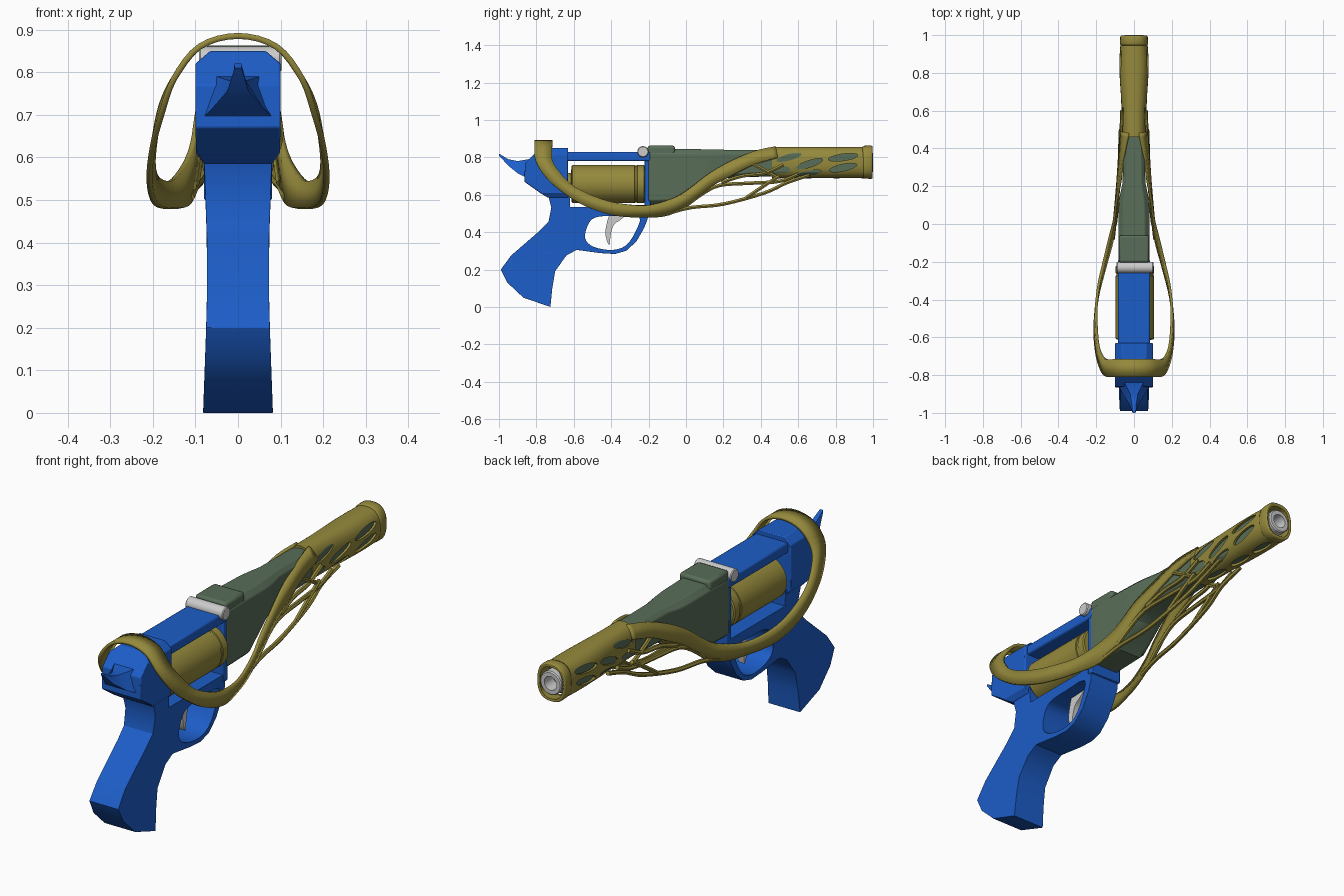
import bpy, bmesh, math
from mathutils import Vector

if "Cube" in bpy.data.objects:
    bpy.data.objects.remove(bpy.data.objects["Cube"])


def material(name, rgb):
    m = bpy.data.materials.new(name)
    m.diffuse_color = (*rgb, 1)
    m.use_nodes = True
    m.node_tree.nodes["Principled BSDF"].inputs["Base Color"].default_value = m.diffuse_color
    return m


BLUE = material("blue", (0.012, 0.11, 0.58))
GOLD = material("gold", (0.30, 0.25, 0.045))
GREEN = material("green", (0.10, 0.155, 0.10))


def apply_modifiers(ob):
    dg = bpy.context.evaluated_depsgraph_get()
    me = bpy.data.meshes.new_from_object(ob.evaluated_get(dg))
    ob.modifiers.clear()
    ob.data = me


def finish(name, bm, mat=None, bevel=0, angle=30):
    bmesh.ops.remove_doubles(bm, verts=bm.verts, dist=1e-5)
    bmesh.ops.recalc_face_normals(bm, faces=bm.faces)
    me = bpy.data.meshes.new(name)
    bm.to_mesh(me)
    bm.free()
    ob = bpy.data.objects.new(name, me)
    bpy.context.collection.objects.link(ob)
    if mat:
        me.materials.append(mat)
    if bevel:
        b = ob.modifiers.new("bevel", 'BEVEL')
        b.width, b.segments = bevel, 2
        b.limit_method, b.angle_limit = 'ANGLE', math.radians(40)
    smooth(ob, angle)
    return ob


def smooth(ob, angle=30):
    bpy.ops.object.select_all(action='DESELECT')
    ob.select_set(True)
    bpy.context.view_layer.objects.active = ob
    bpy.ops.object.shade_smooth_by_angle(angle=math.radians(angle))


def add_loft(bm, rings, caps=True):
    vs = [[bm.verts.new(p) for p in r] for r in rings]
    n = len(vs[0])
    for a, b in zip(vs, vs[1:]):
        for i in range(n):
            bm.faces.new((a[i], a[(i + 1) % n], b[(i + 1) % n], b[i]))
    if caps:
        bm.faces.new(vs[0])
        bm.faces.new(vs[-1])


def loft(name, rings, mat=None, bevel=0, caps=True):
    bm = bmesh.new()
    add_loft(bm, rings, caps)
    return finish(name, bm, mat, bevel)


def ellipse(axis, pos, c, r, tilt=0, n=32, e=2.0):
    """Ring of points in the plane across an axis, superellipse power e."""
    out, t = [], math.radians(tilt)
    for i in range(n):
        a = 2 * math.pi * i / n
        u, v = (math.copysign(abs(f) ** (2 / e), f) * s for f, s in ((math.cos(a), r[0]), (math.sin(a), r[1])))
        u, v = c[0] + u * math.cos(t) - v * math.sin(t), c[1] + u * math.sin(t) + v * math.cos(t)
        out.append({'x': (pos, u, v), 'y': (u, pos, v), 'z': (u, v, pos)}[axis])
    return out


def rect(z, y0, y1, hw):
    return [(-hw, y0, z), (hw, y0, z), (hw, y1, z), (-hw, y1, z)]


def box(name, hw, y0, y1, z0, z1, mat, bevel=0.008):
    return loft(name, [rect(z0, y0, y1, hw), rect(z1, y0, y1, hw)], mat, bevel)


def catmull(pts, steps=5, closed=False):
    p = [Vector(q) for q in pts]
    n, out = len(p), []
    for i in range(n if closed else n - 1):
        a, b, c, d = (p[(i + k) % n] if closed else p[min(max(i + k, 0), n - 1)] for k in (-1, 0, 1, 2))
        for s in range(steps):
            t = s / steps
            out.append(0.5 * (2 * b + (c - a) * t + (2 * a - 5 * b + 4 * c - d) * t**2 + (3 * b - a - 3 * c + d) * t**3))
    return out if closed else out + [p[-1]]


def curve_bmesh(splines, dims, closed, **settings):
    cu = bpy.data.curves.new("tmp", 'CURVE')
    cu.dimensions = dims
    for k, v in settings.items():
        setattr(cu, k, v)
    for pts in splines:
        s = cu.splines.new('POLY')
        s.points.add(len(pts) - 1)
        for q, p in zip(s.points, pts):
            q.co = (*p, 0, 1) if len(p) == 2 else (*p, 1)
        s.use_cyclic_u = closed
    ob = bpy.data.objects.new("tmp", cu)
    bpy.context.collection.objects.link(ob)
    bpy.context.view_layer.update()
    bm = bmesh.new()
    bm.from_mesh(bpy.data.meshes.new_from_object(ob.evaluated_get(bpy.context.evaluated_depsgraph_get())))
    bpy.data.objects.remove(ob)
    return bm


def plate(name, outlines, width, mat=None, bevel=0):
    """Side profile (y, z) extruded in x; width is a function of z."""
    bm = curve_bmesh(outlines, '2D', True, extrude=1.0, fill_mode='BOTH')
    for v in bm.verts:
        u, w, d = v.co
        v.co = (d * width(w), u, w)
    return finish(name, bm, mat, bevel)


# Grip, lower frame and trigger guard
outline = [(-.725, 0), (-.87, .05), (-.955, .13), (-.99, .2), (-.935, .275), (-.785, .405), (-.735, .455),
           (-.72, .53), (-.735, .59), (-.74, .61), (-.62, .61), (-.62, .535), (-.2, .535), (-.205, .47),
           (-.225, .42), (-.265, .35), (-.32, .3), (-.38, .283), (-.46, .288), (-.585, .305), (-.64, .275),
           (-.7, .19), (-.715, .1), (-.72, .05)]
hole = [(-.54, .385), (-.515, .455), (-.47, .482), (-.38, .486), (-.25, .484), (-.272, .4), (-.32, .33),
        (-.39, .305), (-.475, .315), (-.525, .342)]
plate("grip_frame", [outline, catmull(hole, 3, True)],
      lambda z: .073 + .036 * max(0, .25 - z) + .035 * max(0, z - .4), BLUE, .008)

# Trigger
plate("trigger", [catmull([(-.40, .5), (-.32, .5), (-.345, .47), (-.385, .44), (-.402, .39), (-.41, .33),
                           (-.43, .38), (-.425, .44)], 3, True)], lambda z: .016)

# Rear frame block and hammer spur
loft("rear_frame", [rect(z, y, -.63, w) for z, y, w in
     ((.585, -.74, .08), (.61, -.78, .098), (.67, -.865, .1), (.77, -.86, .1), (.82, -.81, .1), (.85, -.78, .065))],
     BLUE, .004)
loft("hammer", [[(-b, y, z0), (b, y, z0), (t, y, z1), (-t, y, z1)] for y, z0, z1, b, t in
     ((-.84, .685, .79, .09, .05), (-.90, .715, .78, .06, .02), (-.95, .755, .79, .025, .012),
      (-1.0, .81, .82, .008, .008))], BLUE)

# Top strap, front plate and hinge pin
box("top_strap", .085, -.64, -.19, .78, .828, BLUE)
box("front_plate", .08, -.222, -.19, .5, .82, BLUE, .004)
loft("hinge_pin", [ellipse('x', x, (-.23, .83), (r, r)) for x, r in
     ((-.092, .026), (-.088, .03), (.098, .03), (.102, .026))])

# Revolving cylinder with front collar
loft("drum", [ellipse('y', y, (.005, .657), (r, r), n=40) for y, r in
     ((-.632, .06), (-.615, .06), (-.612, .096), (-.606, .102), (-.275, .102), (-.273, .098), (-.262, .098),
      (-.26, .102), (-.225, .102), (-.22, .096))], GOLD)

# Barrel housing: chamfered sections along y
def octagon(y, w, zb, zt, c):
    return [(-w, y, zb + c), (-w + c, y, zb), (w - c, y, zb), (w, y, zb + c),
            (w, y, zt - c), (w - c, y, zt), (-w + c, y, zt), (-w, y, zt - c)]

loft("barrel_housing", [octagon(*s) for s in
     ((-.2, .083, .545, .845, .025), (-.03, .083, .55, .845, .025), (.09, .081, .65, .843, .025),
      (.15, .075, .68, .842, .025), (.22, .06, .69, .84, .02), (.5, .056, .70, .84, .02), (.93, .056, .70, .84, .02))],
     GREEN, .004)
box("sight_block", .08, -.205, -.06, .78, .863, GREEN, .012)

# Muzzle ring with bore
loft("muzzle", [ellipse('y', y, (0, .772), (r, r)) for y, r in
     ((.92, .055), (.995, .055), (1.0, .05), (1.0, .032), (.935, .03))])

# Pierced sleeve round the barrel
stations = ((.46, .062), (.53, .063), (.6, .064), (.7, .071), (.8, .077), (.88, .077), (.95, .072), (.995, .069))
sleeve = loft("barrel_sleeve", [ellipse('y', y, (0, .772), (a, .084), n=40, e=2.5) for y, a in stations],
              GOLD, caps=False)
sol = sleeve.modifiers.new("shell", 'SOLIDIFY')
sol.thickness, sol.offset = .011, -1
side_holes = ((.55, .80, .07, .017, 15), (.66, .765, .075, .018, 18), (.66, .715, .065, .013, 10),
              (.84, .80, .08, .018, 8), (.84, .745, .075, .018, 12), (.515, .735, .042, .018, 0))
cut_side, cut_below = bmesh.new(), bmesh.new()
for y, z, ry, rz, t in side_holes:
    add_loft(cut_side, [ellipse('x', x, (y, z), (ry, rz), t, 20) for x in (-.2, .2)])
for y in (.57, .73, .88):
    add_loft(cut_below, [ellipse('z', z, (0, y), (.02, .06), 0, 20) for z in (.6, .72)])
cutters = [finish("side_cutter", cut_side), finish("below_cutter", cut_below)]
for c in cutters:
    c.hide_render = True
    m = sleeve.modifiers.new("holes", 'BOOLEAN')
    m.operation, m.object, m.solver = 'DIFFERENCE', c, 'EXACT'
apply_modifiers(sleeve)
for c in cutters:
    bpy.data.objects.remove(c)
smooth(sleeve)

# Muzzle flange
flange = loft("muzzle_flange", [ellipse('y', y, (0, .774), (a, b), n=40, e=2.5) for y, a, b in
              ((.945, .071, .084), (.955, .074, .088), (.99, .073, .089), (.998, .069, .085))], GOLD, caps=False)
sol = flange.modifiers.new("shell", 'SOLIDIFY')
sol.thickness, sol.offset = .012, -1

# Wrap-around strap: lower edge and upper edge (x, y, z) from rear top to sleeve
edges = [(0, -.81, .885, 0, -.715, .885), (.09, -.81, .86, .09, -.715, .86), (.15, -.805, .785, .15, -.715, .785),
         (.18, -.755, .70, .18, -.675, .72), (.2, -.675, .625, .195, -.6, .645), (.208, -.55, .545, .2, -.46, .58),
         (.193, -.39, .49, .188, -.33, .55), (.15, -.22, .48, .158, -.195, .545),
         (.115, -.09, .492, .125, -.06, .585), (.1, .03, .56, .105, .02, .635), (.09, .14, .645, .092, .125, .715),
         (.085, .25, .705, .072, .23, .775), (.075, .36, .76, .054, .365, .832), (.068, .49, .80, .028, .48, .855)]
mirrored = [(-a, b, c, -d, e, f) for a, b, c, d, e, f in edges[:0:-1]]
full = mirrored + edges
lower, upper = catmull([p[:3] for p in full], 4), catmull([p[3:] for p in full], 4)
bm = bmesh.new()
pairs = [(bm.verts.new(a), bm.verts.new(b)) for a, b in zip(lower, upper)]
for (a, b), (c, d) in zip(pairs, pairs[1:]):
    bm.faces.new((a, c, d, b))
strap = finish("strap", bm, GOLD)
sol = strap.modifiers.new("thickness", 'SOLIDIFY')
sol.thickness, sol.offset = .014, 0

# Open struts linking strap and sleeve, both sides
struts = {
    "lower_strut": [(.112, -.08, .505), (.1, .03, .532), (.085, .2, .55), (.068, .42, .61), (.055, .54, .665), (.058, .66, .705)],
    "middle_strut": [(.1, .0, .54), (.092, .08, .6), (.085, .18, .65), (.075, .35, .662), (.066, .5, .672), (.064, .6, .71)],
    "upper_strut": [(.086, .19, .665), (.076, .3, .70), (.07, .42, .715), (.066, .52, .76)],
    "cross_strut": [(.076, .32, .582), (.073, .42, .65), (.07, .5, .70)],
    "short_strut": [(.07, .36, .765), (.07, .42, .73), (.066, .49, .69)],
}
for name, pts in struts.items():
    path = catmull(pts, 4)
    both = [path, [Vector((-p.x, p.y, p.z)) for p in path]]
    finish(name, curve_bmesh(both, '3D', False, bevel_depth=.0105, bevel_resolution=1, use_fill_caps=True), GOLD)
